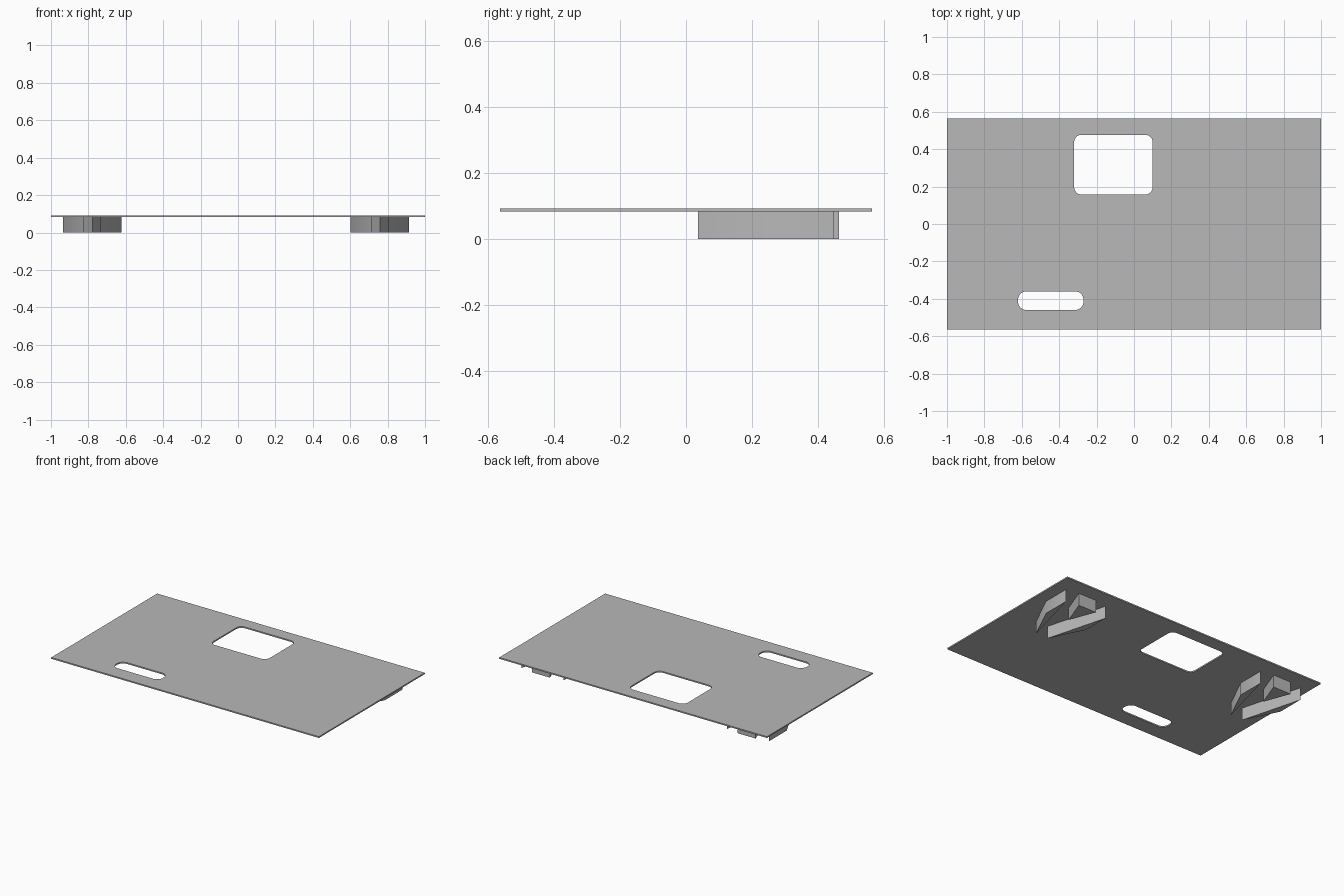
import bpy, bmesh
from math import cos, sin, pi

if "Cube" in bpy.data.objects:
    bpy.data.objects.remove(bpy.data.objects["Cube"], do_unlink=True)

grey = bpy.data.materials.new("plain grey")
grey.use_nodes = True
colour = (0.48, 0.48, 0.48, 1)
grey.diffuse_color = colour
grey.node_tree.nodes["Principled BSDF"].inputs["Base Color"].default_value = colour

PLATE_LOW, PLATE_HIGH = 0.083, 0.092


def rounded_rect(x0, x1, y0, y1, r, steps=8):
    """Outline of a rectangle with rounded corners."""
    corners = [(x1 - r, y1 - r), (x0 + r, y1 - r), (x0 + r, y0 + r), (x1 - r, y0 + r)]
    return [(cx + r * cos((q + i / steps) * pi / 2), cy + r * sin((q + i / steps) * pi / 2))
            for q, (cx, cy) in enumerate(corners) for i in range(steps + 1)]


def prism(name, loops, z0, z1, smooth_angle=None):
    """Extrude an outline, with optional holes, from z0 to z1."""
    bm = bmesh.new()
    edges = []
    for loop in loops:
        vs = [bm.verts.new((x, y, z0)) for x, y in loop]
        edges += [bm.edges.new((a, b)) for a, b in zip(vs, vs[1:] + vs[:1])]
    bmesh.ops.triangle_fill(bm, use_beauty=True, use_dissolve=False, edges=edges)
    res = bmesh.ops.extrude_face_region(bm, geom=bm.faces[:])
    top = [g for g in res["geom"] if isinstance(g, bmesh.types.BMVert)]
    bmesh.ops.translate(bm, vec=(0, 0, z1 - z0), verts=top)
    bmesh.ops.recalc_face_normals(bm, faces=bm.faces[:])
    mesh = bpy.data.meshes.new(name)
    bm.to_mesh(mesh)
    bm.free()
    mesh.materials.append(grey)
    obj = bpy.data.objects.new(name, mesh)
    bpy.context.collection.objects.link(obj)
    if smooth_angle:
        bpy.ops.object.select_all(action="DESELECT")
        obj.select_set(True)
        bpy.context.view_layer.objects.active = obj
        bpy.ops.object.shade_smooth_by_angle(angle=smooth_angle)


# Thin plate with a square window and a slot
prism("plate", [
    [(-1, -0.565), (1, -0.565), (1, 0.565), (-1, 0.565)],
    rounded_rect(-0.32, 0.10, 0.157, 0.477, 0.04),
    rounded_rect(-0.62, -0.27, -0.46, -0.36, 0.045),
], PLATE_LOW, PLATE_HIGH)

# Funnel-shaped hanging guides below the plate: two side cheeks and a wedge
cheek = [(0.045, 0.036), (0.157, 0.263), (0.157, 0.45)]
wedge = [(-0.067, 0.465), (0, 0.288), (0.067, 0.465)]
for side, cx in (("left", 0.758), ("right", -0.779)):
    for part, sign in (("outer", 1), ("inner", -1)):
        prism(f"{side}_guide_{part}_cheek", [[(cx + sign * x, y) for x, y in cheek]],
              0, PLATE_LOW, 0.6)
    prism(f"{side}_guide_wedge", [[(cx + x, y) for x, y in wedge]], 0, PLATE_LOW)
